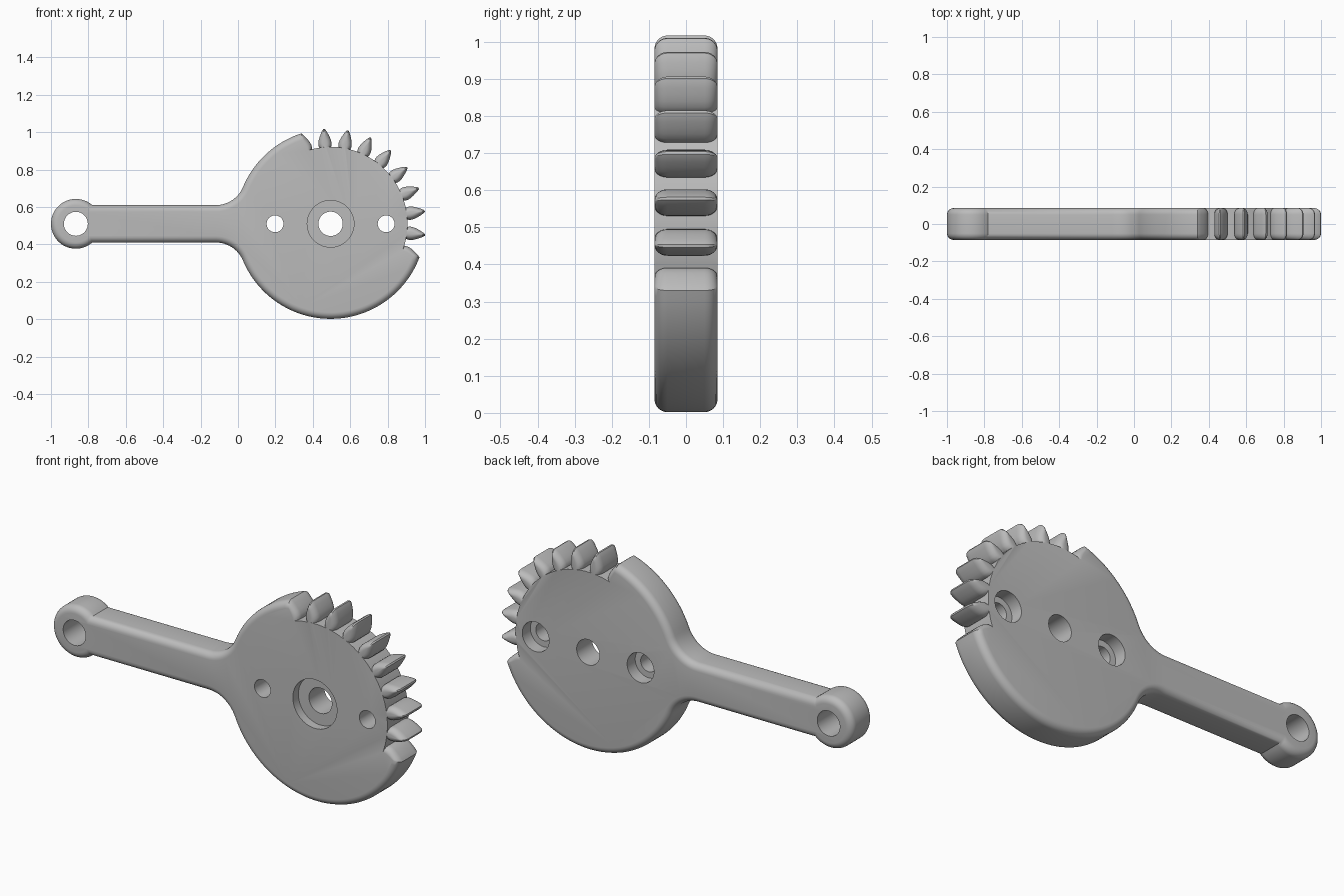
import bpy, bmesh, math
from math import sin, cos, radians, asin, sqrt, pi

if "Cube" in bpy.data.objects:
    bpy.data.objects.remove(bpy.data.objects["Cube"])

CX, CZ = 0.495, 0.51        # disc centre
R, ROOT = 0.508, 0.411      # disc radius and tooth root radius
ARM = 0.1                   # half width of the arm
RING_X, RING_R = -1.362, 0.133   # end ring, relative to the disc centre
HALF, BEV = 0.085, 0.035    # half thickness, edge rounding
FX = -0.613                 # fillet centre x, its radius solved for tangency
FR = (FX * FX + ARM * ARM - R * R) / (2 * (R - ARM))
FZ = ARM + FR
STEP, FIRST = 14.4, -21.2   # tooth pitch and first tooth angle
# tooth half profile: fraction of height, half width
TOOTH = [(0, 0.031), (0.1, 0.035), (0.25, 0.0355), (0.42, 0.032),
         (0.6, 0.0255), (0.78, 0.0175), (0.92, 0.010), (1, 0.004)]


def arc(cx, cz, r, a0, a1, n):
    return [(cx + r * cos(a0 + (a1 - a0) * i / n),
             cz + r * sin(a0 + (a1 - a0) * i / n)) for i in range(n + 1)]


def flank(angle, side, d):
    """One tooth side from root to tip, thinned by the inset d."""
    a, pts = radians(angle), []
    for f, w in TOOTH:
        r = ROOT + (R - d - ROOT) * f
        t = a + side * w * (1 - 0.8 * d / BEV) / r
        pts.append((r * cos(t), r * sin(t)))
    return pts


def outline(d):
    """Closed outline, counter-clockwise, inset by d."""
    pts = flank(FIRST, 1, d)[::-1]
    for k in range(1, 10):
        a = FIRST + STEP * k
        for f in (-0.58, -0.5, -0.42):
            t = radians(a + f * STEP)
            pts.append((ROOT * cos(t), ROOT * sin(t)))
        pts += flank(a, -1, d)
        if k < 9:
            pts += flank(a, 1, d)[::-1]
    th = math.atan2(FZ, -FX)
    start = radians(FIRST + STEP * 9)
    pts += arc(0, 0, R - d, start, pi - th, 20)[1:]
    fil = arc(FX, FZ, FR + d, -th, -pi / 2, 12)[1:]
    pts += fil
    rr = RING_R - d
    a = asin((ARM - d) / rr)
    pts += arc(RING_X, 0, rr, a, 2 * pi - a, 44)
    pts += [(x, -z) for x, z in reversed(fil)]
    pts += arc(0, 0, R - d, pi + th, 2 * pi + radians(FIRST), 56)[:-1]
    return pts


# body: stacked outlines with rounded front and back edges
layers = []
N = 6
for i in range(N + 1):
    t = pi / 2 * i / N
    layers.append((-HALF + BEV * (1 - sin(t)), BEV * (1 - cos(t))))
layers = layers[::-1]
layers = layers + [(-y, d) for y, d in reversed(layers)]

bm = bmesh.new()
rings = [[bm.verts.new((CX + x, y, CZ + z)) for x, z in outline(d)] for y, d in layers]
n = len(rings[0])
for a, b in zip(rings, rings[1:]):
    for i in range(n):
        j = (i + 1) % n
        bm.faces.new((a[i], a[j], b[j], b[i]))
bm.faces.new(rings[0])
bm.faces.new(rings[-1])
bmesh.ops.recalc_face_normals(bm, faces=bm.faces)
me = bpy.data.meshes.new("gear_lever")
bm.to_mesh(me)
bm.free()
body = bpy.data.objects.new("gear_lever", me)
bpy.context.collection.objects.link(body)
mat = bpy.data.materials.new("grey")
mat.diffuse_color = (0.5, 0.5, 0.5, 1)
mat.use_nodes = True
mat.node_tree.nodes["Principled BSDF"].inputs["Base Color"].default_value = mat.diffuse_color
me.materials.append(mat)
# the layers run front, middle, back, so check their order is ascending in y
bpy.context.view_layer.objects.active = body


def cut(x, r, y0, y1):
    """Drill a round hole along y."""
    bpy.ops.mesh.primitive_cylinder_add(vertices=48, radius=r, depth=y1 - y0,
                                        location=(x, (y0 + y1) / 2, CZ),
                                        rotation=(pi / 2, 0, 0))
    c = bpy.context.object
    c.name = "hole_cutter"
    c.hide_render = True
    m = body.modifiers.new("hole", 'BOOLEAN')
    m.operation, m.solver, m.object = 'DIFFERENCE', 'EXACT', c
    bpy.context.view_layer.objects.active = body
    bpy.ops.object.modifier_apply(modifier=m.name)
    bpy.data.objects.remove(c)


cut(CX + RING_X, 0.064, -0.2, 0.2)       # ring hole
cut(CX, 0.065, -0.2, 0.2)                # hub hole
cut(CX, 0.125, -0.2, -HALF + 0.045)      # front hub recess
for s in (-1, 1):                        # screw holes with back recesses
    cut(CX + s * 0.297, 0.045, -0.2, 0.2)
    cut(CX + s * 0.297, 0.076, HALF - 0.065, 0.2)

bpy.ops.object.select_all(action='DESELECT')
body.select_set(True)
bpy.context.view_layer.objects.active = body
bpy.ops.object.shade_smooth_by_angle(angle=radians(35))
